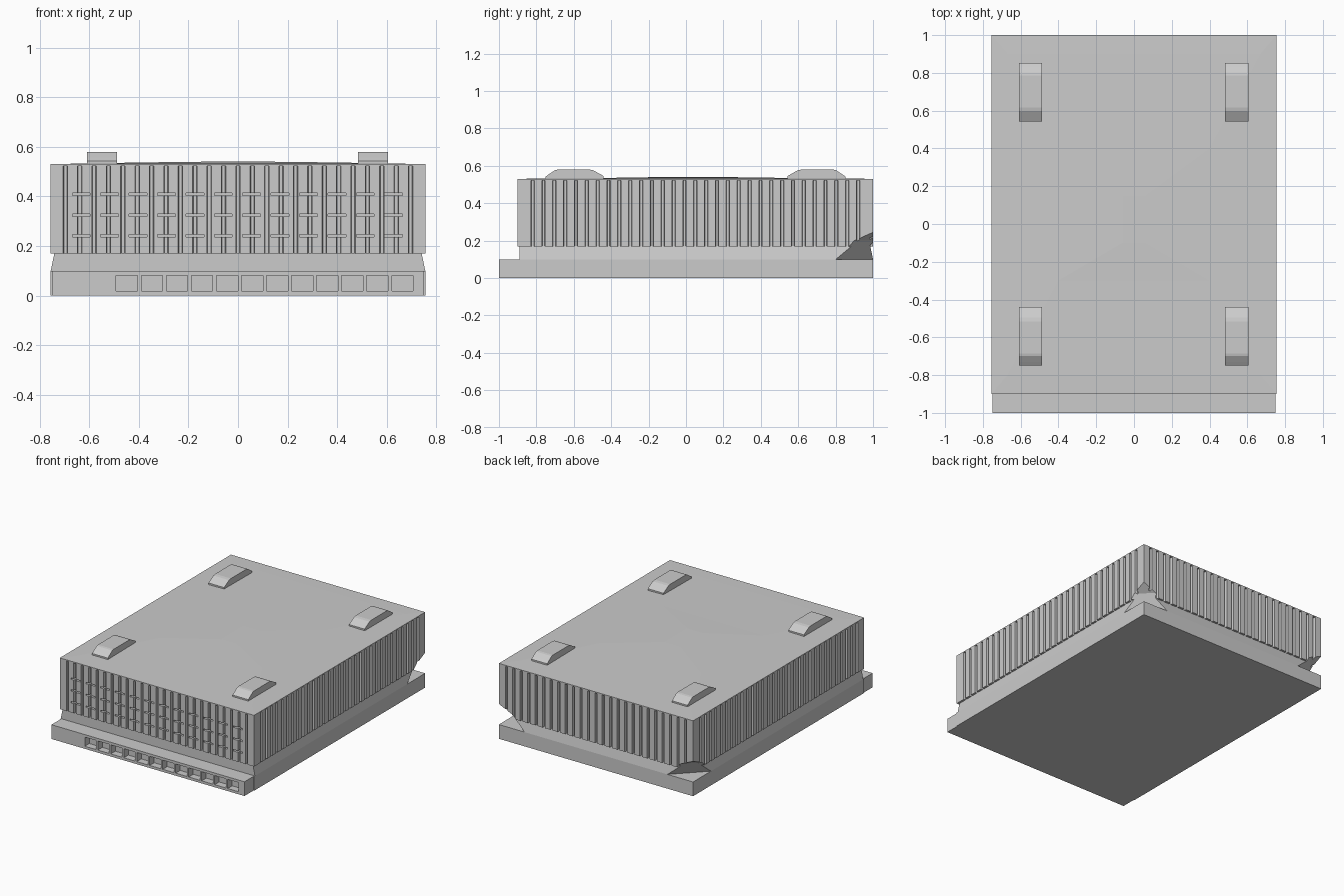
import bpy, bmesh
from mathutils import Vector

if "Cube" in bpy.data.objects:
    bpy.data.objects.remove(bpy.data.objects["Cube"])


def mesh_object(name, bm):
    bmesh.ops.recalc_face_normals(bm, faces=bm.faces)
    me = bpy.data.meshes.new(name)
    bm.to_mesh(me)
    bm.free()
    ob = bpy.data.objects.new(name, me)
    bpy.context.collection.objects.link(ob)
    return ob


def add_box(bm, x0, x1, y0, y1, z0, z1):
    r = bmesh.ops.create_cube(bm, size=1)
    for v in r["verts"]:
        v.co = Vector((x1 if v.co.x > 0 else x0, y1 if v.co.y > 0 else y0, z1 if v.co.z > 0 else z0))


def loft(name, rings):
    """Closed solid through rings of equal point count."""
    bm = bmesh.new()
    vs = [[bm.verts.new(p) for p in ring] for ring in rings]
    n = len(vs[0])
    for a, b in zip(vs, vs[1:]):
        for i in range(n):
            bm.faces.new((a[i], a[(i + 1) % n], b[(i + 1) % n], b[i]))
    bm.faces.new(vs[0][::-1])
    bm.faces.new(vs[-1])
    return mesh_object(name, bm)


def rect(x0, x1, y0, y1, z):
    return [(x0, y0, z), (x1, y0, z), (x1, y1, z), (x0, y1, z)]


def cut(ob, cutter):
    m = ob.modifiers.new("cut", "BOOLEAN")
    m.operation = "DIFFERENCE"
    m.solver = "EXACT"
    m.object = cutter
    bpy.context.view_layer.objects.active = ob
    bpy.ops.object.modifier_apply(modifier=m.name)


W, Y0, Y1 = 0.755, -0.9, 1.0

# base plate with a slightly narrower front ledge
base = loft("base_plate", [rect(-W, W, Y0, Y1, 0), rect(-W, W, Y0, Y1, 0.1)])
bm = bmesh.new()
add_box(bm, -0.75, 0.75, -1, Y0, 0, 0.1)
ledge = mesh_object("front_ledge", bm)

# row of square pockets in the ledge
bm = bmesh.new()
for i in range(12):
    x = -0.491 + i * 0.101
    add_box(bm, x, x + 0.086, -1.1, -0.95, 0.018, 0.082)
pockets = mesh_object("pocket_cutter", bm)
cut(ledge, pockets)

# neck between base and ribbed body
neck = loft("neck", [rect(-W, W, -0.89, Y1, 0.1),
                     rect(-W + 0.015, W - 0.015, -0.89, Y1 - 0.015, 0.172)])


# ribbed body: a rectangular outline with grooves along every side
def ribbed_outline(z, depth=0.018, pitch=0.058, width=0.018):
    corners = [Vector((x, y, z)) for x, y, z in rect(-W, W, Y0, Y1, z)]
    pts = []
    for a, b in zip(corners, corners[1:] + corners[:1]):
        length = (b - a).length
        d = (b - a) / length
        inward = Vector((-d.y, d.x, 0)) * depth
        pts.append(a)
        count = int((length - 0.05) / pitch)
        start = (length - (count - 1) * pitch) / 2
        for i in range(count):
            c = a + d * (start + i * pitch)
            h = d * width / 2
            pts += [c - h, c - h * 0.7 + inward, c + h * 0.7 + inward, c + h]
    return pts


body = loft("ribbed_body", [ribbed_outline(0.17), ribbed_outline(0.522)])
roof = loft("roof", [rect(-W, W, Y0, Y1, 0.522),
                     rect(-W, W, Y0, Y1, 0.53),
                     rect(-0.67, 0.67, -0.8, 0.9, 0.532),
                     rect(-0.4, 0.4, -0.3, 0.4, 0.537),
                     rect(-0.06, 0.06, -0.1, 0.15, 0.541)])

# three rows of thin slots across the front ribs
bm = bmesh.new()
for z in (0.242, 0.325, 0.408):
    for i in range(12):
        x = -0.668 + i * 0.1145
        add_box(bm, x, x + 0.072, -1, Y0 + 0.03, z - 0.005, z + 0.005)
slots = mesh_object("slot_cutter", bm)
cut(body, slots)

# faceted hollows under the two rear corners
cutters = [pockets, slots]
for s in (-1, 1):
    bm = bmesh.new()
    e = 0.05
    pts = [(W - 0.2, Y1), (W - 0.2, Y1 + e), (W + e, Y1 + e), (W + e, Y1 - 0.2), (W, Y1 - 0.2)]
    pts = [(x, y, 0.1) for x, y in pts] + [(W - 0.1, Y1, 0.2), (W - 0.1, Y1 + e, 0.2),
           (W, Y1 - 0.1, 0.2), (W + e, Y1 - 0.1, 0.2), (W, Y1, 0.245), (W + e, Y1 + e, 0.245),
           (W - 0.09, Y1 - 0.09, 0.1)]
    vs = [bm.verts.new((s * x, y, z - (0.001 if z == 0.1 else 0))) for x, y, z in pts]
    bmesh.ops.convex_hull(bm, input=vs)
    hollow = mesh_object("corner_cutter", bm)
    cut(neck, hollow)
    cut(body, hollow)
    cutters.append(hollow)
for c in cutters:
    bpy.data.objects.remove(c)

# four sloped pads on the roof
profile = [(-0.155, 0.525), (-0.155, 0.543), (-0.135, 0.557), (-0.105, 0.577), (-0.09, 0.58),
           (0.08, 0.58), (0.1, 0.576), (0.155, 0.545), (0.155, 0.525)]
for yc, flip, end in ((-0.595, 1, "front"), (0.697, -1, "rear")):
    for xc, side in ((-0.548, "left"), (0.544, "right")):
        rings = [[(xc + dx, yc + flip * y, z) for y, z in profile] for dx in (-0.061, 0.061)]
        loft(f"{end}_{side}_pad", rings)
